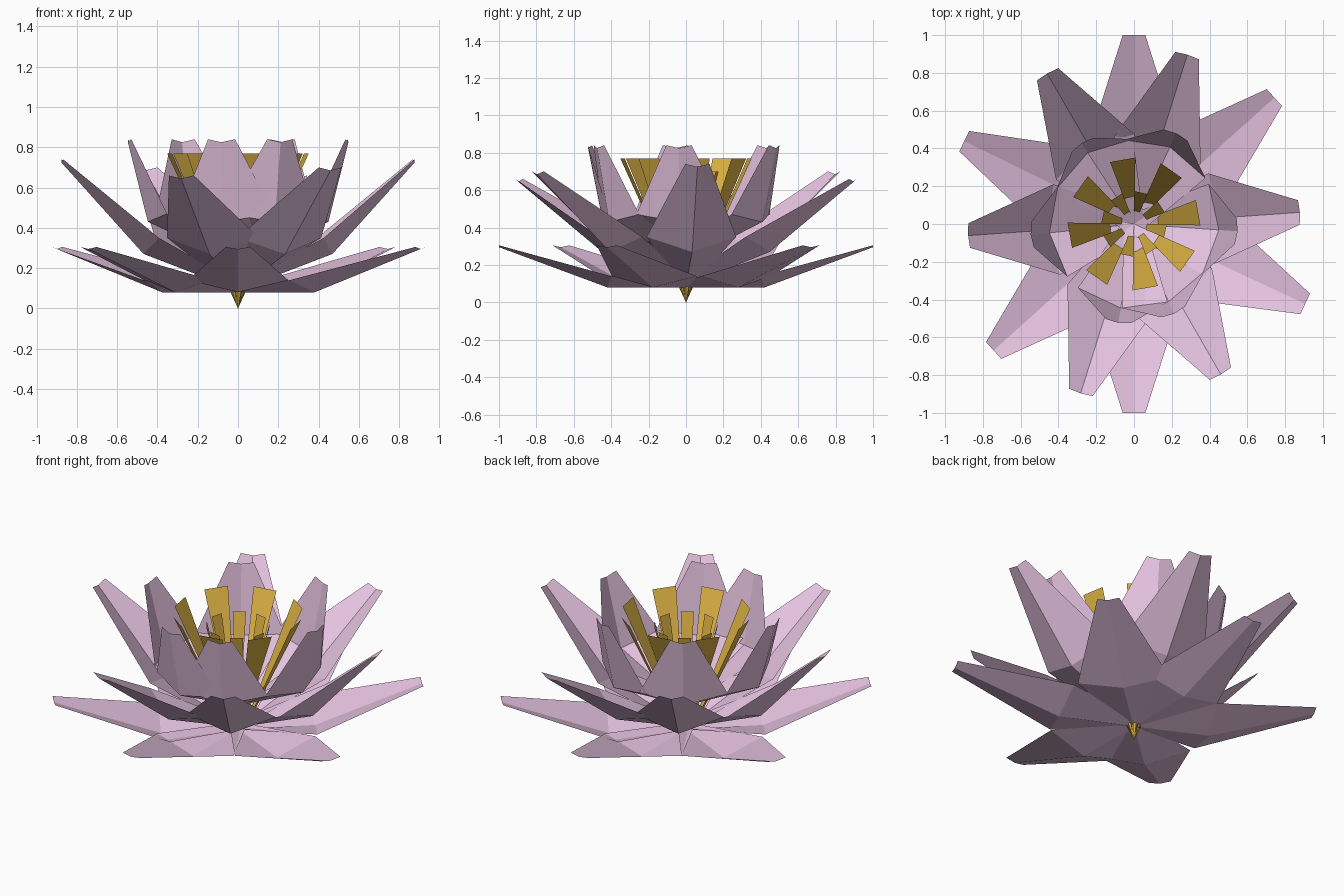
import bpy, math
from mathutils import Matrix

if "Cube" in bpy.data.objects:
    bpy.data.objects.remove(bpy.data.objects["Cube"])


def material(name, color):
    m = bpy.data.materials.new(name)
    m.diffuse_color = (*color, 1)
    m.use_nodes = True
    m.node_tree.nodes["Principled BSDF"].inputs["Base Color"].default_value = m.diffuse_color
    return m


PINK = material("petal_pink", (0.78, 0.54, 0.74))
GOLD = material("stamen_gold", (0.74, 0.46, 0.06))


def sheet(name, rows, angle, mat):
    """Flat-faced sheet from rows of equal point count, pointing along +x, turned about z."""
    n = len(rows[0])
    verts = [p for row in rows for p in row]
    faces = [(i * n + j, (i + 1) * n + j, (i + 1) * n + j + 1, i * n + j + 1)
             for i in range(len(rows) - 1) for j in range(n - 1)]
    mesh = bpy.data.meshes.new(name)
    mesh.from_pydata(verts, [], faces)
    mesh.transform(Matrix.Rotation(math.radians(angle), 4, 'Z'))
    mesh.materials.append(mat)
    ob = bpy.data.objects.new(name, mesh)
    bpy.context.collection.objects.link(ob)
    return ob


def petal(name, angle, profile):
    """Profile rows: keel radius, keel height, edge radius, edge height, half width."""
    rows = [[(er, -w, ez), (kr, 0, kz), (er, w, ez)] for kr, kz, er, ez, w in profile]
    sheet(name, rows, angle, PINK)


# Outer petals, lying low
for a in (42, 90, 154, 222, 270, 335):
    petal("outer_petal", a, [(0, .08, 0, .10, .05),
                             (.42, .08, .40, .14, .25),
                             (1.0, .295, 1.0, .305, .06)])

# Middle petals, opposite pairs with slightly different lean
for a, r, z in ((4, .88, .74), (72.5, .94, .66), (120, .92, .70)):
    for turn in (0, 180):
        petal("middle_petal", a + turn, [(0, .09, 0, .12, .06),
                                         (.47, .27, .41, .35, .24),
                                         (r, z - .015, r - .005, z, .065)])

# Inner petals, nearly upright
for a, r in ((-4, .55), (65, .53), (123, .51), (186, .55), (261, .53), (294, .52)):
    petal("inner_petal", a, [(0, .22, 0, .27, .06),
                             (.45, .43, .38, .47, .24),
                             (r, .825, r - .01, .84, .068)])

# Stamens: two rings of tapered strips fanning out from the bottom point
for name, r, z, w, start in (("outer_stamen", .345, .77, .068, 10),
                             ("inner_stamen", .17, .70, .036, 32.5)):
    for i in range(8):
        sheet(name, [[(0, -.002, 0), (0, .002, 0)], [(r, -w, z), (r, w, z)]],
              start + i * 45, GOLD)
